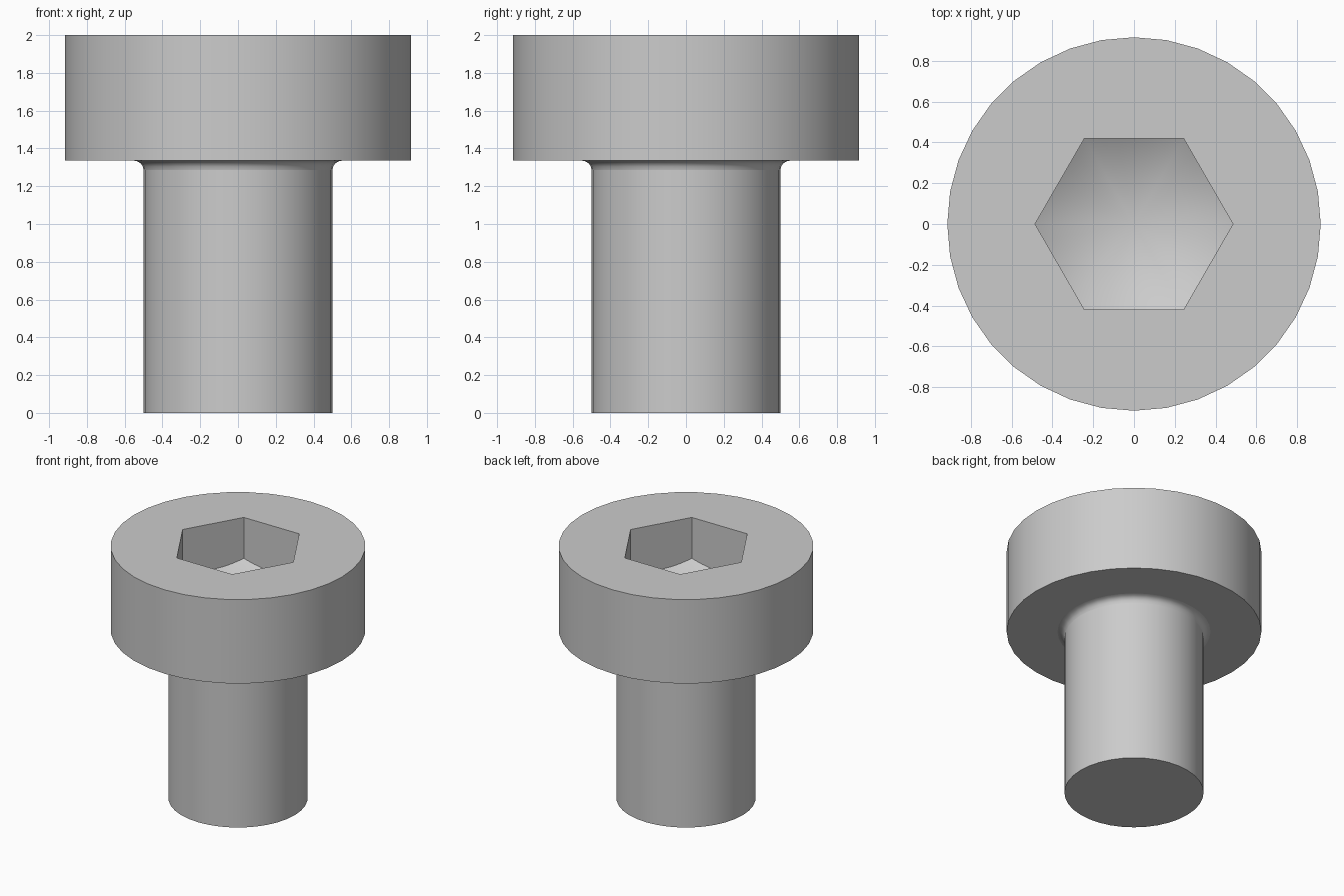
import bpy, bmesh, math

cube = bpy.data.objects.get("Cube")
if cube:
    bpy.data.objects.remove(cube, do_unlink=True)

SIDES = 36
SHANK_R, HEAD_R, HEAD_Z, TOP_Z = 0.5, 0.915, 1.335, 2.0
FILLET, FILLET_STEPS = 0.05, 4
HEX_APOTHEM, CORNER_DEPTH = 0.42, 0.325
HEX_R = HEX_APOTHEM / math.cos(math.radians(30))
CONE_SLOPE = math.tan(math.radians(30))

steel = bpy.data.materials.new("grey steel")
steel.use_nodes = True
grey = (0.6, 0.6, 0.6, 1)
steel.diffuse_color = grey
steel.node_tree.nodes["Principled BSDF"].inputs["Base Color"].default_value = grey

bm = bmesh.new()


def ring(radius, height):
    """Ring of vertices; radius and height are functions of angle and radius."""
    verts = []
    for i in range(SIDES):
        a = math.tau * i / SIDES
        r = radius(a)
        verts.append(bm.verts.new((r * math.cos(a), r * math.sin(a), height(r))))
    return verts


def circle(r, z):
    return ring(lambda a: r, lambda _: z)


def hex_radius(a):
    return HEX_APOTHEM / math.cos(a % (math.pi / 3) - math.pi / 6)


def cone_floor(r):
    return TOP_Z - CORNER_DEPTH - (HEX_R - r) * CONE_SLOPE


# Shank and the fillet under the head
rings = [circle(SHANK_R, 0)]
for i in range(FILLET_STEPS + 1):
    t = math.pi / 2 * i / FILLET_STEPS
    rings.append(circle(SHANK_R + FILLET * (1 - math.cos(t)),
                        HEAD_Z - FILLET * (1 - math.sin(t))))
fillet_ends = (rings[1], rings[-1])

# Head, then hexagonal socket walls down to the conical floor
rings += [circle(HEAD_R, HEAD_Z), circle(HEAD_R, TOP_Z),
          ring(hex_radius, lambda _: TOP_Z), ring(hex_radius, cone_floor)]

for low, high in zip(rings, rings[1:]):
    for i in range(SIDES):
        j = (i + 1) % SIDES
        bm.faces.new((low[i], low[j], high[j], high[i]))

# Flat shank end and pointed socket floor
bm.faces.new(rings[0][::-1])
apex = bm.verts.new((0, 0, cone_floor(0)))
for i in range(SIDES):
    bm.faces.new((rings[-1][i], rings[-1][(i + 1) % SIDES], apex))

# Smooth round surfaces with crisp corners and fillet borders
bm.normal_update()
for face in bm.faces:
    face.smooth = True
for edge in bm.edges:
    on_border = any(all(v in end for v in edge.verts) for end in fillet_ends)
    edge.smooth = not on_border and edge.calc_face_angle(0) < math.radians(28)

mesh = bpy.data.meshes.new("socket_head_screw")
bm.to_mesh(mesh)
bm.free()
mesh.materials.append(steel)
bpy.context.collection.objects.link(bpy.data.objects.new("socket_head_screw", mesh))
